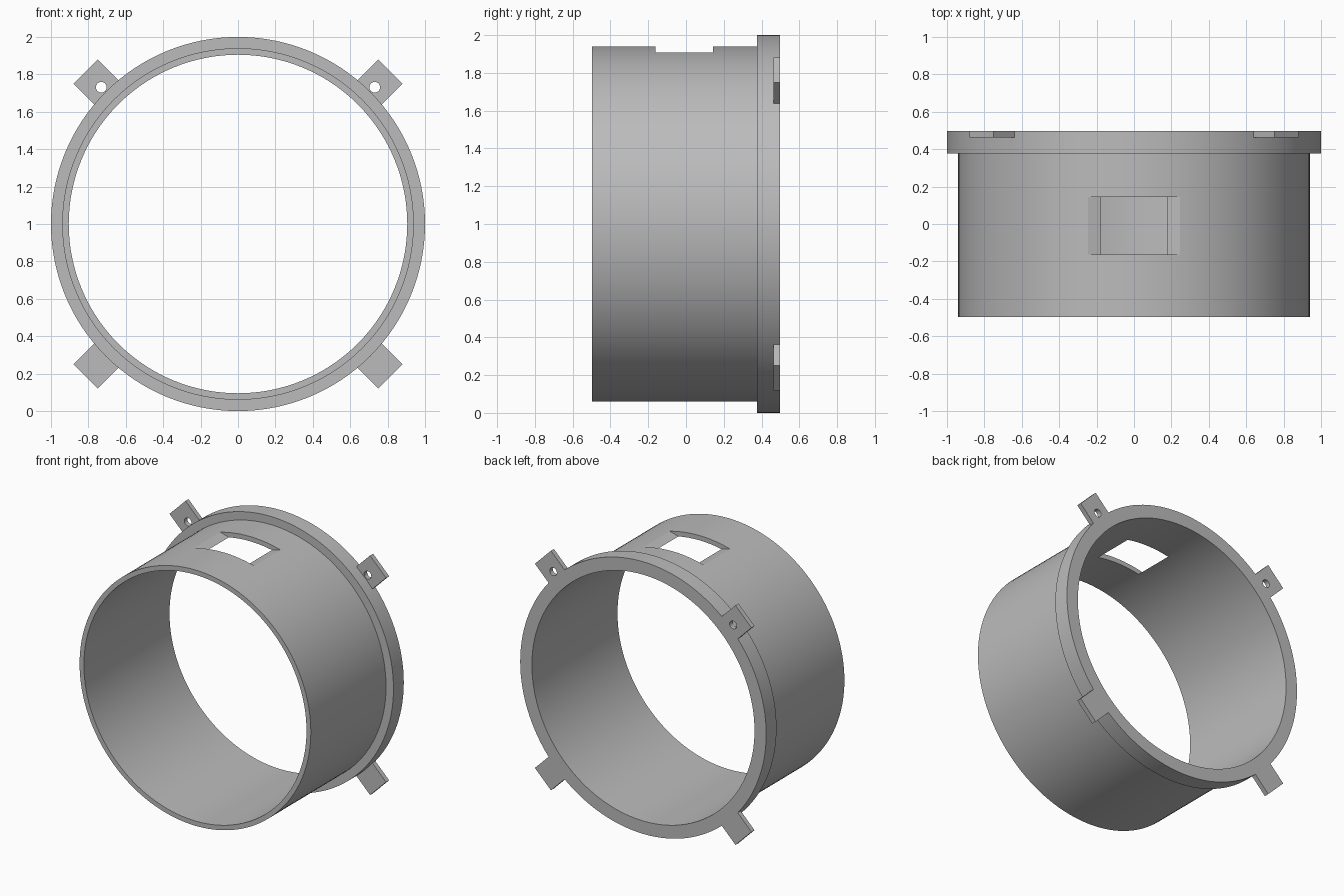
import bpy, bmesh, math
from mathutils import Matrix, Vector

cube = bpy.data.objects.get("Cube")
if cube:
    bpy.data.objects.remove(cube, do_unlink=True)

grey = bpy.data.materials.new("plain grey")
grey.use_nodes = True
colour = (0.5, 0.5, 0.5, 1)
grey.diffuse_color = colour
grey.node_tree.nodes["Principled BSDF"].inputs["Base Color"].default_value = colour

CENTRE = Vector((0, 0, 1))
BACK, SEGMENTS = 0.497, 128


def finish(name, bm):
    bmesh.ops.recalc_face_normals(bm, faces=bm.faces)
    mesh = bpy.data.meshes.new(name)
    bm.to_mesh(mesh)
    bm.free()
    mesh.materials.append(grey)
    obj = bpy.data.objects.new(name, mesh)
    bpy.context.collection.objects.link(obj)
    return obj


def lathe(name, profile):
    """Closed (radius, y) profile turned about the y axis."""
    bm = bmesh.new()
    rings = []
    for i in range(SEGMENTS):
        a = math.tau * i / SEGMENTS
        rings.append([bm.verts.new((r * math.sin(a), y, 1 + r * math.cos(a))) for r, y in profile])
    n = len(profile)
    for i in range(SEGMENTS):
        p, q = rings[i], rings[(i + 1) % SEGMENTS]
        for j in range(n):
            k = (j + 1) % n
            bm.faces.new((p[j], p[k], q[k], q[j]))
    return finish(name, bm)


def prism(name, outline, y0, y1, turn=0.0):
    """(x, z) outline about the ring centre, extruded in y and turned about y."""
    bm = bmesh.new()
    face = bm.faces.new([bm.verts.new((x, y0, z)) for x, z in outline])
    new = bmesh.ops.extrude_face_region(bm, geom=[face])["geom"]
    bmesh.ops.translate(bm, vec=(0, y1 - y0, 0),
                        verts=[v for v in new if isinstance(v, bmesh.types.BMVert)])
    bm.transform(Matrix.Translation(CENTRE) @ Matrix.Rotation(turn, 4, 'Y'))
    return finish(name, bm)


def boolean(target, tool, operation):
    mod = target.modifiers.new("join", 'BOOLEAN')
    mod.operation, mod.solver, mod.object = operation, 'EXACT', tool
    bpy.context.view_layer.objects.active = target
    bpy.ops.object.modifier_apply(modifier=mod.name)
    bpy.data.objects.remove(tool, do_unlink=True)


# Sleeve with its wider rear flange
body = lathe("flanged_sleeve", [(0.905, -BACK), (0.94, -BACK), (0.94, 0.377),
                                (1.0, 0.377), (1.0, BACK), (0.905, BACK)])

# Window in the top, with sloping side walls
window = prism("window_cutter", [(-0.10, 0.867), (0.10, 0.867), (0.32, 0.928),
                                 (0.32, 1.1), (-0.32, 1.1), (-0.32, 0.928)], -0.162, 0.144)
boolean(body, window, 'DIFFERENCE')

# Four drilled mounting tabs on the diagonals
W = 0.092
hole = [(0.029 * math.cos(math.tau * i / 24), 1.034 + 0.029 * math.sin(math.tau * i / 24))
        for i in range(24)]
for i in range(4):
    turn = math.radians(45 + 90 * i)
    tab = prism("mounting_tab", [(-W, 0.96), (W, 0.96), (W, 1.153), (-W, 1.153)],
                0.462, BACK, turn)
    boolean(tab, prism("hole_cutter", hole, 0.4, 0.6, turn), 'DIFFERENCE')
    boolean(body, tab, 'UNION')

# Smooth round walls, crisp edges
bpy.ops.object.select_all(action='DESELECT')
body.select_set(True)
bpy.context.view_layer.objects.active = body
bpy.ops.object.shade_smooth_by_angle(angle=math.radians(30))
